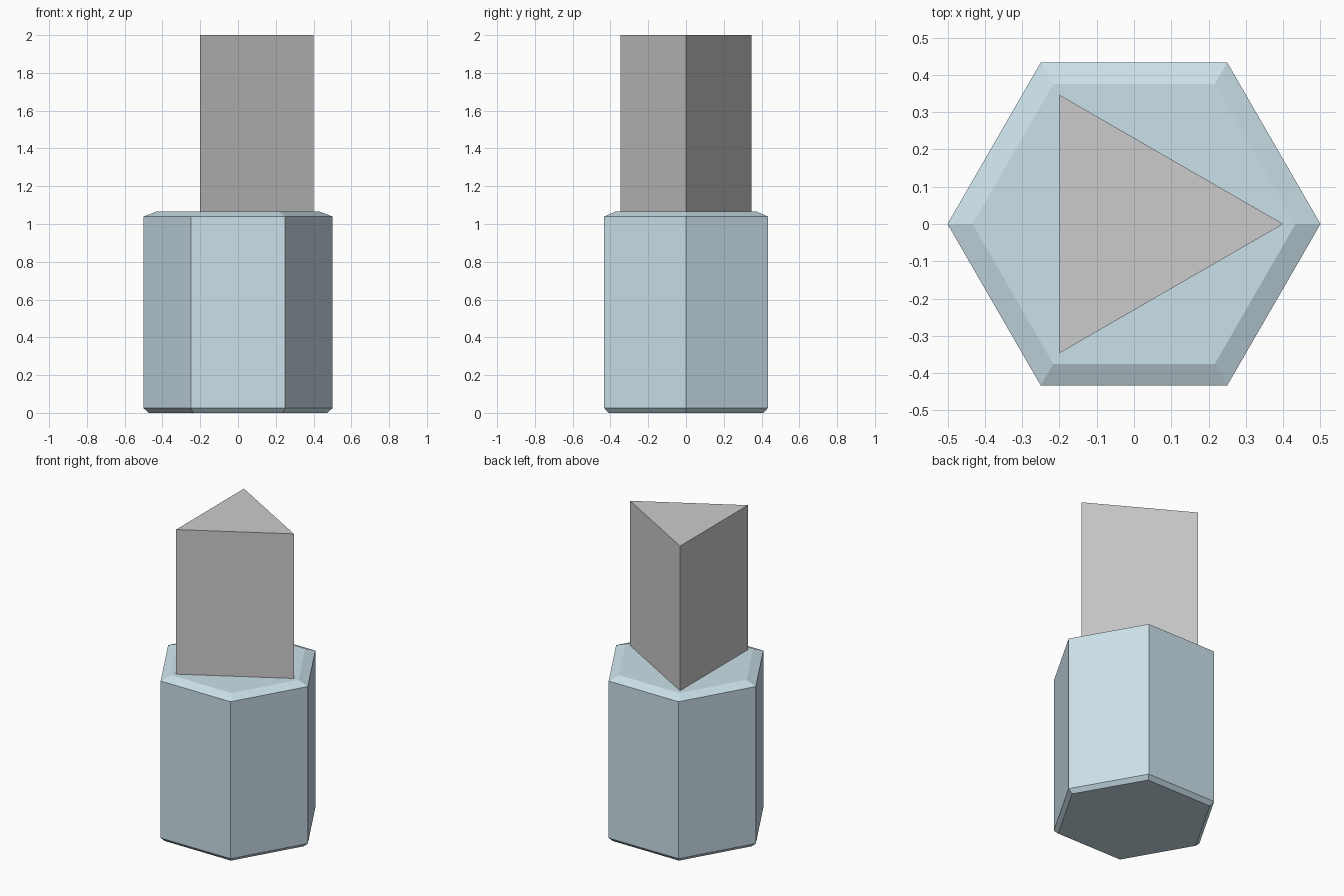
import bpy, bmesh
from math import cos, sin, pi

if "Cube" in bpy.data.objects:
    bpy.data.objects.remove(bpy.data.objects["Cube"])


def ring_solid(name, sides, rings):
    """Stack regular polygons given as (radius, z), skin them and cap both ends."""
    bm = bmesh.new()
    loops = [[bm.verts.new((r * cos(2 * pi * i / sides), r * sin(2 * pi * i / sides), z))
              for i in range(sides)] for r, z in rings]
    for low, high in zip(loops, loops[1:]):
        for i in range(sides):
            j = (i + 1) % sides
            bm.faces.new((low[i], low[j], high[j], high[i]))
    bm.faces.new(loops[0][::-1])
    bm.faces.new(loops[-1])
    mesh = bpy.data.meshes.new(name)
    bm.to_mesh(mesh)
    bm.free()
    obj = bpy.data.objects.new(name, mesh)
    bpy.context.collection.objects.link(obj)
    return obj


# Hexagonal body with small lower chamfer and wide, shallow upper chamfer
body = ring_solid("hex_body", 6, [(0.473, 0), (0.5, 0.025), (0.5, 1.04), (0.433, 1.065)])
mat = bpy.data.materials.new("pale_blue")
mat.diffuse_color = (0.6, 0.75, 0.82, 1)
mat.use_nodes = True
mat.node_tree.nodes["Principled BSDF"].inputs["Base Color"].default_value = mat.diffuse_color
body.data.materials.append(mat)

# Triangular post standing on the body
ring_solid("triangular_post", 3, [(0.4, 1.065), (0.4, 2.0)])
